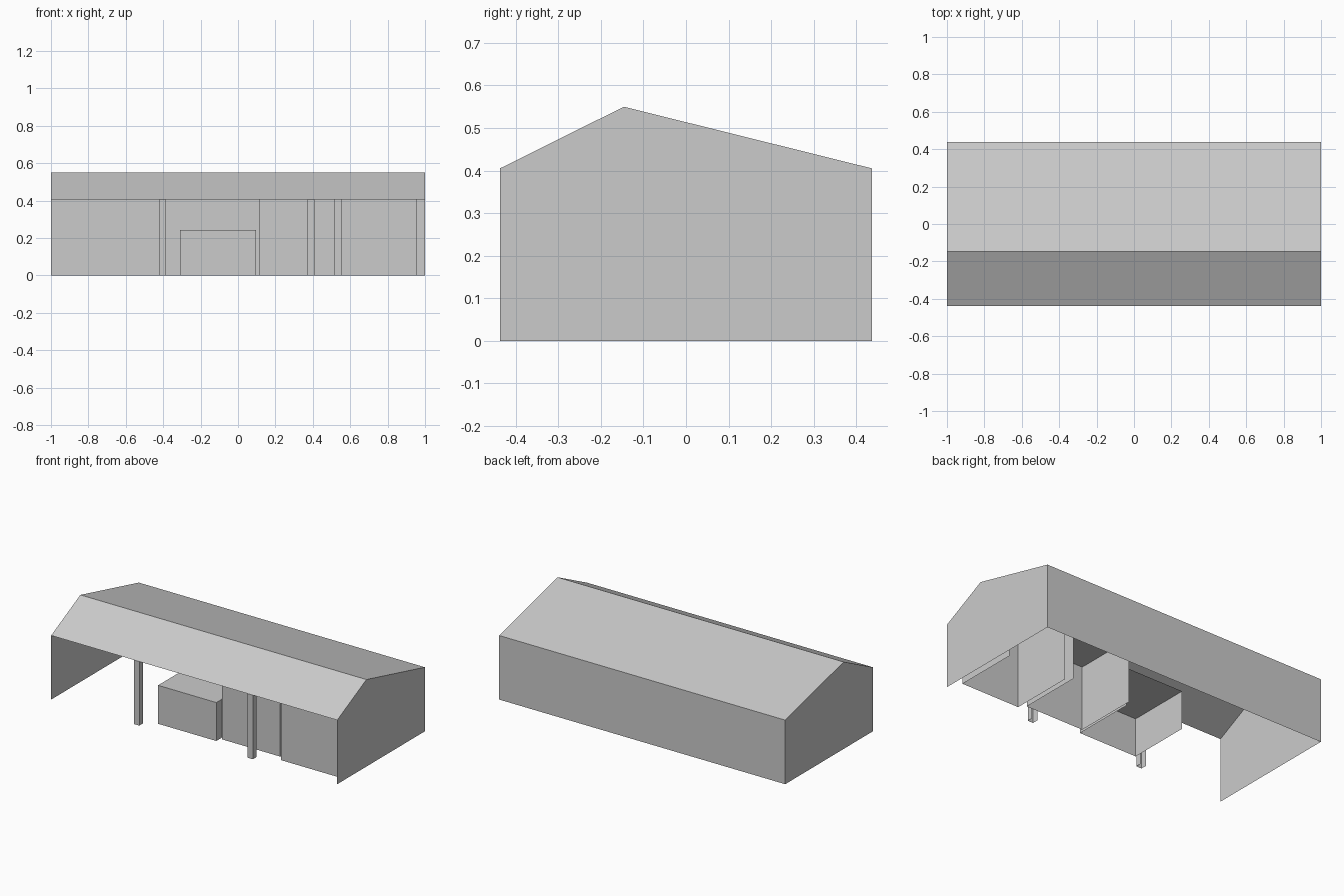
import bpy
import bmesh

if "Cube" in bpy.data.objects:
    bpy.data.objects.remove(bpy.data.objects["Cube"])

grey = bpy.data.materials.new("plain_grey")
grey.diffuse_color = (0.6, 0.6, 0.6, 1.0)
grey.use_nodes = True
grey.node_tree.nodes["Principled BSDF"].inputs["Base Color"].default_value = grey.diffuse_color


def add_object(name, bm):
    mesh = bpy.data.meshes.new(name)
    bm.to_mesh(mesh)
    bm.free()
    mesh.materials.append(grey)
    obj = bpy.data.objects.new(name, mesh)
    bpy.context.collection.objects.link(obj)
    return obj


def open_box(name, x0, x1, y0, y1, height):
    """Box panels on the ground, open at the bottom and at the back."""
    bm = bmesh.new()
    bmesh.ops.create_cube(bm, size=1)
    for v in bm.verts:
        v.co.x = x0 if v.co.x < 0 else x1
        v.co.y = y0 if v.co.y < 0 else y1
        v.co.z = 0 if v.co.z < 0 else height
    bm.normal_update()
    hidden = [f for f in bm.faces if f.normal.z < -0.5 or f.normal.y > 0.5]
    bmesh.ops.delete(bm, geom=hidden, context='FACES')
    add_object(name, bm)


# Hall shell: end profile swept along x, open at the front and the bottom
HALF_Y, EAVE = 0.4375, 0.405
profile = [(-HALF_Y, 0), (-HALF_Y, EAVE), (-0.146, 0.55), (HALF_Y, EAVE), (HALF_Y, 0)]


def sheet(name, first, last):
    """Panels between neighbouring profile points."""
    bm = bmesh.new()
    rows = [[bm.verts.new((x, y, z)) for x in (-1, 1)] for y, z in profile[first:last + 1]]
    for a, b in zip(rows, rows[1:]):
        bm.faces.new((a[0], a[1], b[1], b[0]))
    add_object(name, bm)


sheet("roof", 1, 3)
sheet("back_wall", 3, 4)

# Gable end walls
for name, x in (("left_end_wall", -1), ("right_end_wall", 1)):
    bm = bmesh.new()
    points = profile if x < 0 else profile[::-1]
    bm.faces.new([bm.verts.new((x, y, z)) for y, z in points])
    add_object(name, bm)

# Front posts under the eave
for name, x in (("left_post", -0.422), ("right_post", 0.372)):
    open_box(name, x, x + 0.038, -HALF_Y, -HALF_Y + 0.038, EAVE)

# Low counter and two tall booths inside the hall
open_box("counter", -0.31, 0.097, -0.355, 0.05, 0.243)
open_box("middle_booth", 0.112, 0.518, -0.318, 0.09, EAVE)
open_box("right_booth", 0.55, 0.957, -0.355, 0.053, EAVE)
